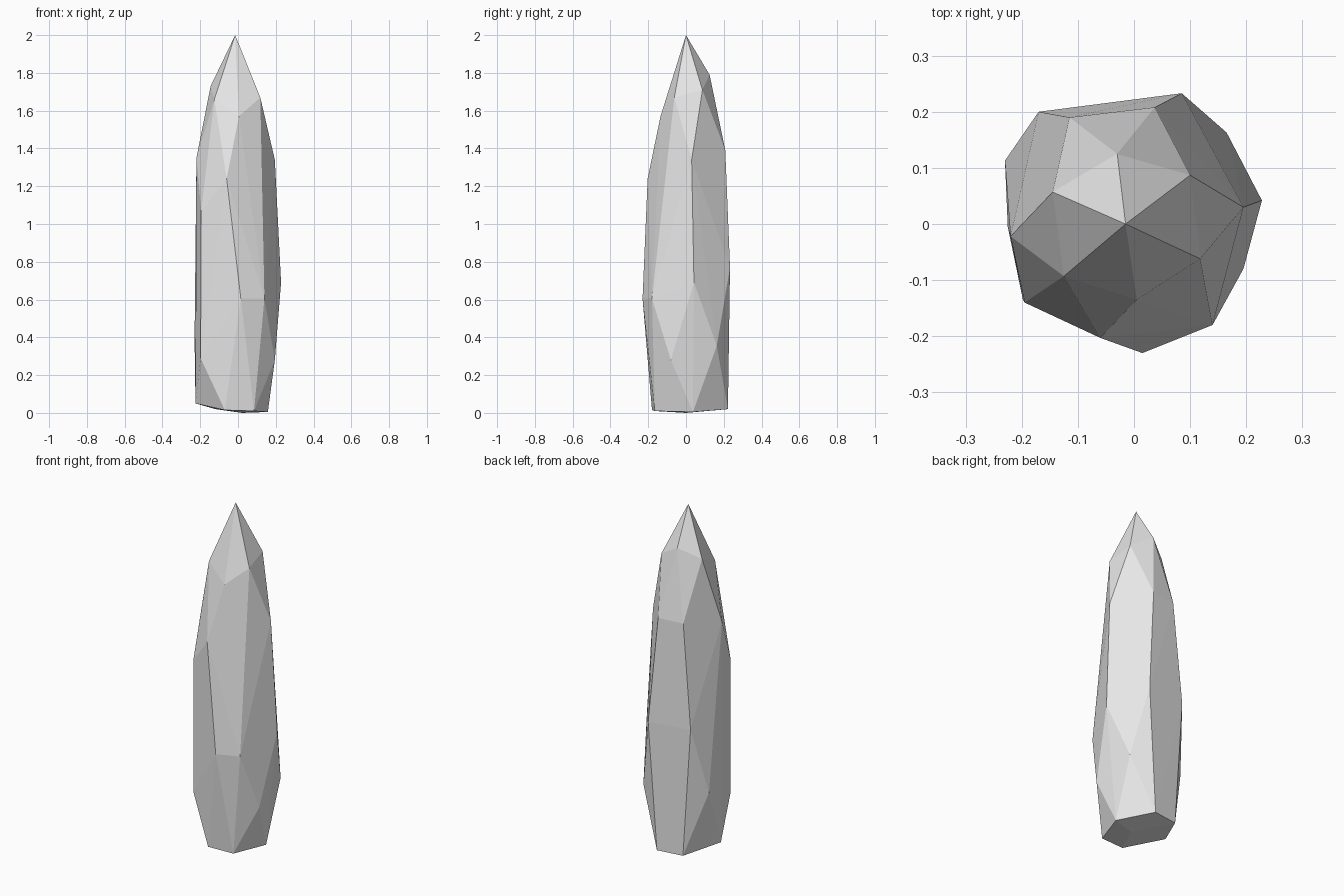
import bpy
import bmesh

# Remove only the default cube
default_cube = bpy.data.objects.get("Cube")
if default_cube:
    bpy.data.objects.remove(default_cube, do_unlink=True)


def make_material(name, colour):
    material = bpy.data.materials.new(name)
    material.use_nodes = True
    material.diffuse_color = colour
    for node in material.node_tree.nodes:
        if node.type == "BSDF_PRINCIPLED":
            node.inputs["Base Color"].default_value = colour
    return material


def make_faceted_solid(name, corner_groups, material):
    """Wrap flat facets tightly around groups of corner points."""
    bm = bmesh.new()
    for group in corner_groups:
        for corner in group:
            bm.verts.new(corner)
    hull = bmesh.ops.convex_hull(bm, input=bm.verts[:])
    loose = {item for key in ("geom_interior", "geom_unused")
             for item in hull[key]
             if isinstance(item, bmesh.types.BMVert) and not item.link_faces}
    bmesh.ops.delete(bm, geom=list(loose), context="VERTS")
    bmesh.ops.recalc_face_normals(bm, faces=bm.faces[:])
    mesh = bpy.data.meshes.new(name)
    bm.to_mesh(mesh)
    bm.free()
    mesh.materials.append(material)
    solid = bpy.data.objects.new(name, mesh)
    bpy.context.collection.objects.link(solid)
    return solid


# Pointed tip of the crystal
tip = [(-.015, 0, 2)]

# Ring of corners where the tip meets the body
crown = [
    (-.03, .125, 1.79), (-.145, .057, 1.73), (-.125, -.093, 1.66),
    (.005, -.135, 1.57), (.118, -.062, 1.67), (.1, .087, 1.71),
]

# Shoulder corners, where the body starts to taper
shoulder = [
    (.037, .208, 1.39), (-.115, .19, 1.39), (-.22, -.022, 1.35),
    (-.195, -.14, 1.07), (-.06, -.203, 1.24), (.195, .03, 1.34),
]

# Widest corners around the middle
waist = [
    (.228, .042, .69), (.085, .233, .77), (-.17, .2, .78),
    (.015, -.23, .605), (.14, -.18, .605),
]

# Lower corners, where the body narrows again
hip = [
    (.195, -.08, .28), (.165, .163, .355), (-.23, .113, .39),
    (-.198, -.135, .29),
]

# Slightly uneven foot
foot = [
    (-.225, -.005, .05), (-.07, -.18, .015), (.085, -.165, .01),
    (.158, .037, .005), (.035, .222, .02), (-.12, .2, .02),
    (.02, 0, 0),
]

grey_stone = make_material("pale grey stone", (.8, .8, .8, 1))
make_faceted_solid("crystal_shard", [tip, crown, shoulder, waist, hip, foot],
                   grey_stone)
